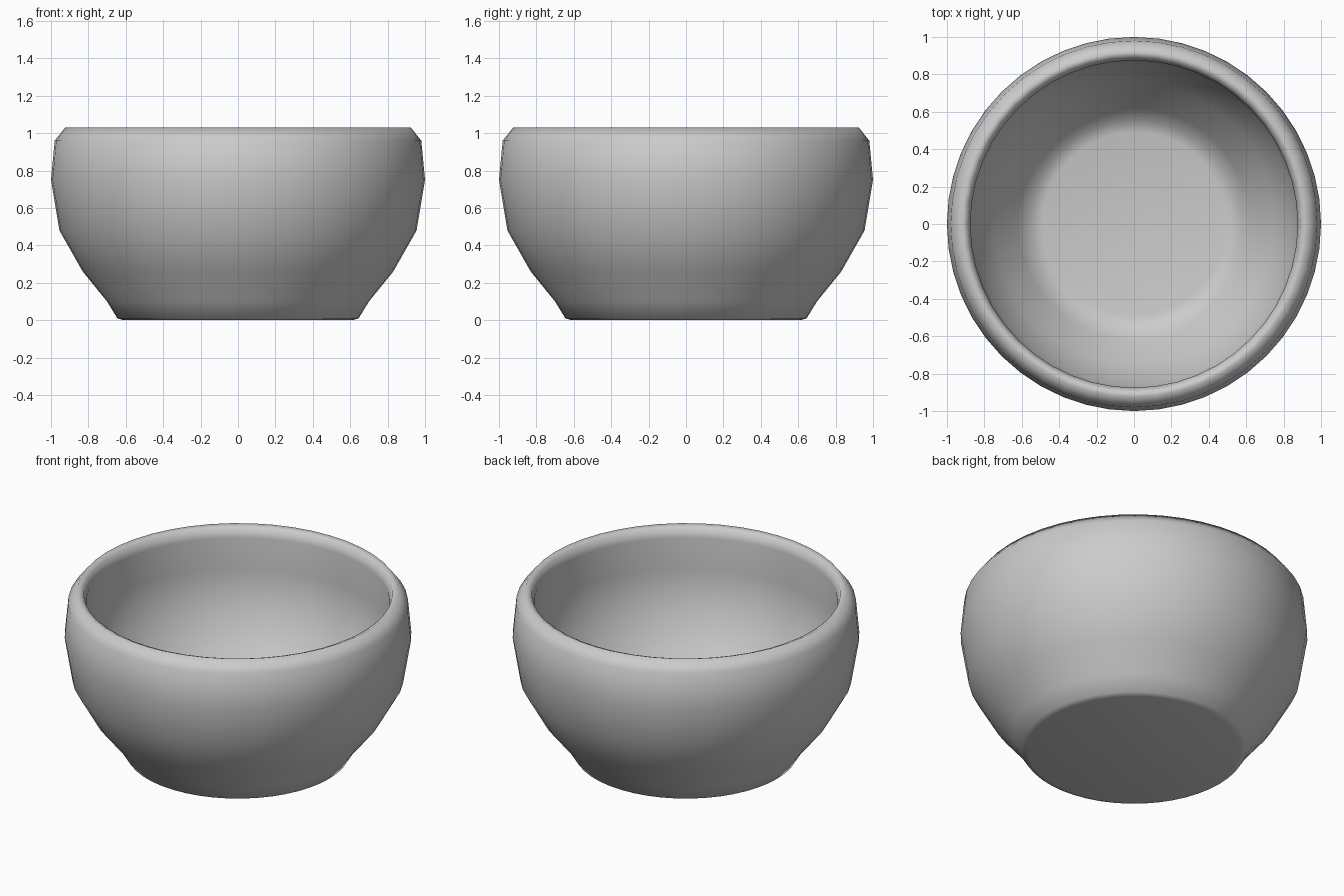
import bpy, bmesh, math

if "Cube" in bpy.data.objects:
    bpy.data.objects.remove(bpy.data.objects["Cube"])

SIDES = 48

# Bowl cross-section: base centre, outer wall, rim, inner wall, floor centre
profile = [(0, 0), (0.61, 0), (0.645, 0.01), (0.70, 0.10), (0.83, 0.26),
           (0.955, 0.48), (1.0, 0.75), (0.98, 0.96), (0.925, 1.03),
           (0.89, 1.015), (0.875, 0.96), (0.90, 0.75), (0.86, 0.51),
           (0.75, 0.31), (0.62, 0.15), (0.555, 0.065), (0.49, 0.05), (0, 0.05)]

# Revolve the cross-section around z
bm = bmesh.new()
verts = [bm.verts.new((r, 0, z)) for r, z in profile]
edges = [bm.edges.new(pair) for pair in zip(verts, verts[1:])]
bmesh.ops.spin(bm, geom=verts + edges, cent=(0, 0, 0), axis=(0, 0, 1),
               angle=math.tau, steps=SIDES, use_duplicate=False)
bmesh.ops.remove_doubles(bm, verts=bm.verts, dist=0.0005)
bmesh.ops.recalc_face_normals(bm, faces=bm.faces)

mesh = bpy.data.meshes.new("bowl")
bm.to_mesh(mesh)
bm.free()
bowl = bpy.data.objects.new("bowl", mesh)
bpy.context.collection.objects.link(bowl)
mesh.shade_smooth()
